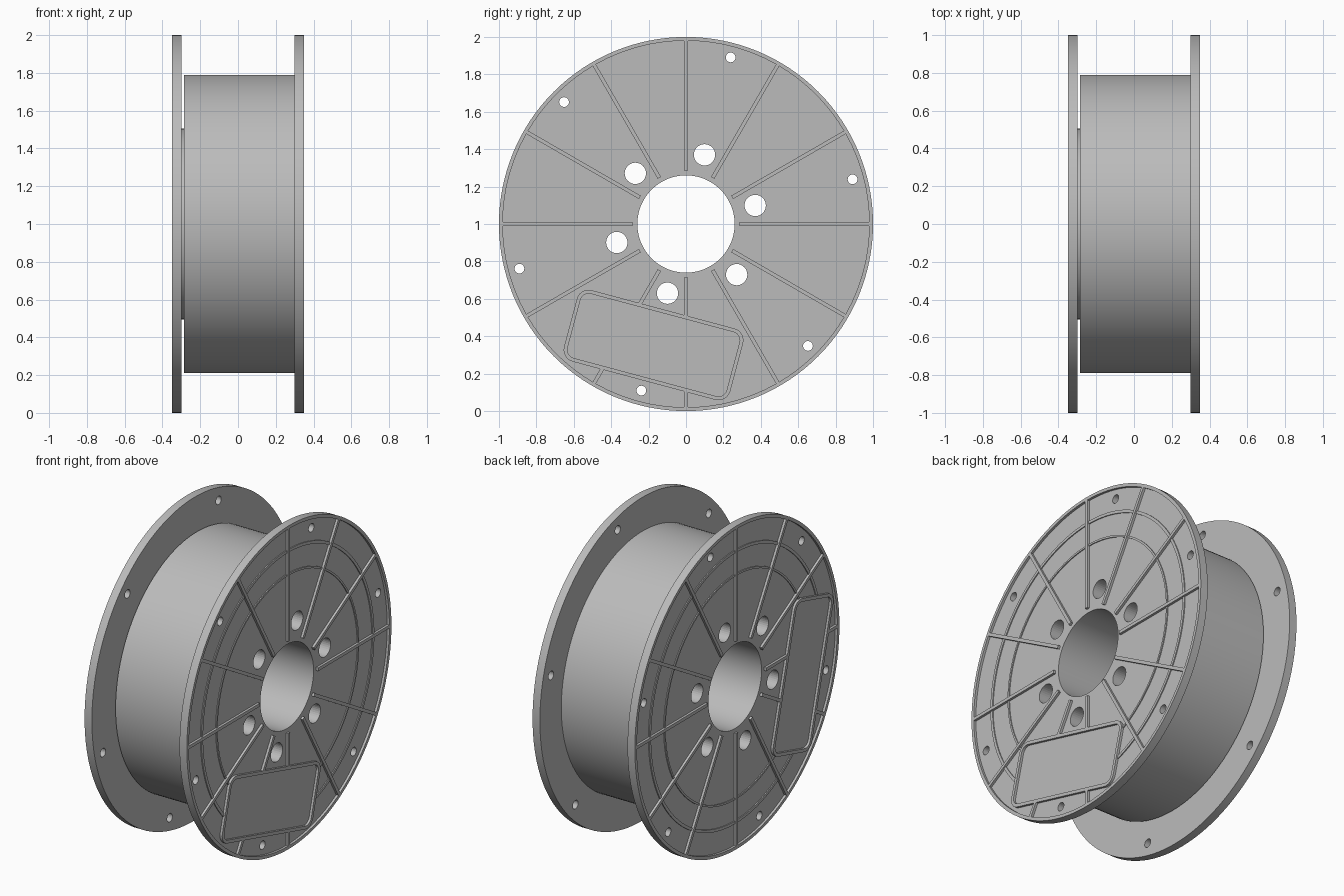
import bpy, bmesh
from math import sin, cos, pi, radians
from mathutils import Matrix, Vector

cube = bpy.data.objects.get("Cube")
if cube:
    bpy.data.objects.remove(cube)

grey = bpy.data.materials.new("light grey plastic")
grey.use_nodes = True
grey.diffuse_color = (0.5, 0.5, 0.5, 1)
grey.node_tree.nodes["Principled BSDF"].inputs["Base Color"].default_value = (0.5, 0.5, 0.5, 1)

SEG = 128
OUTER, FLOOR = 0.35, 0.335      # rim face and recessed face, along the axle
CENTRE = Vector((0, 0, 1))


def add_loft(bm, loops, capped):
    """Bridge point loops in order; cap the ends or close the chain."""
    rows = [[bm.verts.new(p) for p in loop] for loop in loops]
    pairs = list(zip(rows, rows[1:]))
    if capped:
        bm.faces.new(rows[0])
        bm.faces.new(rows[-1])
    else:
        pairs.append((rows[-1], rows[0]))
    for a, b in pairs:
        for i in range(len(a)):
            j = (i + 1) % len(a)
            bm.faces.new((a[i], a[j], b[j], b[i]))


def finish(bm, name, helper=False):
    bmesh.ops.recalc_face_normals(bm, faces=bm.faces)
    mesh = bpy.data.meshes.new(name)
    bm.to_mesh(mesh)
    bm.free()
    obj = bpy.data.objects.new(name, mesh)
    bpy.context.collection.objects.link(obj)
    mesh.materials.append(grey)
    if helper:
        obj.hide_render = True
        obj.hide_viewport = True
        obj.display_type = 'WIRE'
    else:
        bpy.ops.object.select_all(action='DESELECT')
        bpy.context.view_layer.objects.active = obj
        obj.select_set(True)
        bpy.ops.object.shade_smooth_by_angle(angle=radians(30))
    return obj


def cut(obj, cutter):
    mod = obj.modifiers.new("cut", 'BOOLEAN')
    mod.operation, mod.solver, mod.object = 'DIFFERENCE', 'EXACT', cutter


def circle(x, r, n=SEG, mid=Vector((0, 0, 0))):
    return [CENTRE + mid + Vector((x, r * cos(2 * pi * i / n), r * sin(2 * pi * i / n)))
            for i in range(n)]


def polar(r, deg):
    return Vector((0, r * cos(radians(deg)), r * sin(radians(deg))))


def rounded_rect(x, width, height, corner, deg, r):
    """Rounded rectangle across the radius at the given angle."""
    turn = Matrix.Rotation(radians(deg), 3, 'X')
    pts = []
    for k, (sy, sz) in enumerate(((1, 1), (-1, 1), (-1, -1), (1, -1))):
        for i in range(7):
            a = (k + i / 6) * pi / 2
            y = sy * (height / 2 - corner) + corner * cos(a)
            z = sz * (width / 2 - corner) + corner * sin(a)
            pts.append(CENTRE + turn @ Vector((x, r + y, z)))
    return pts


# Bores that run the length of the spool: hub holes and rim holes
bm = bmesh.new()
for k in range(6):
    for r, size in ((0.383, 0.057), (0.922, 0.026)):
        mid = polar(r, 15 + 60 * k)
        add_loft(bm, [circle(x, size, 32, mid) for x in (-0.5, 0.5)], True)
hole_cutter = finish(bm, "hole_cutter", True)

# Spool body: two dished flanges, drum, short neck and central bore
profile = [(-FLOOR, 0.26), (-FLOOR, 0.98), (-OUTER, 0.98), (-OUTER, 1), (-0.30, 1),
           (-0.30, 0.505), (-0.285, 0.505), (-0.285, 0.79), (0.30, 0.79), (0.30, 1),
           (OUTER, 1), (OUTER, 0.98), (FLOOR, 0.98), (FLOOR, 0.26)]
bm = bmesh.new()
add_loft(bm, [circle(x, r) for x, r in profile], False)
body = finish(bm, "spool_body")
cut(body, hole_cutter)

for side, name, label_deg in ((1, "left", -105), (-1, "right", -165)):
    low, high, ring_top = side * (FLOOR - 0.005), side * OUTER, side * (FLOOR + 0.006)

    # Label area that the ribs and rings stop at
    bm = bmesh.new()
    add_loft(bm, [rounded_rect(side * x, 0.89, 0.37, 0.05, label_deg, 0.67)
                  for x in (0.3, 0.4)], True)
    label_cutter = finish(bm, name + "_label_cutter", True)

    # Raised frame around the label area
    bm = bmesh.new()
    outer, inner = (0.92, 0.395, 0.065), (0.88, 0.355, 0.045)
    add_loft(bm, [rounded_rect(x, *size, label_deg, 0.67) for x, size in
                  ((low, outer), (high, outer), (high, inner), (low, inner))], False)
    finish(bm, name + "_label_frame")

    # Radial ribs
    bm = bmesh.new()
    for k in range(12):
        along, across = polar(1, 30 * k), polar(0.01, 30 * k + 90)
        ends = [CENTRE + along * r + across * w
                for r, w in ((0.285, 1), (0.985, 1), (0.985, -1), (0.285, -1))]
        add_loft(bm, [[p + Vector((x, 0, 0)) for p in ends] for x in (low, high)], True)
    cut(finish(bm, name + "_ribs"), label_cutter)

    # Low concentric rings
    bm = bmesh.new()
    for r, width in ((0.685, 0.012), (0.828, 0.018)):
        add_loft(bm, [circle(x, q) for x, q in
                      ((low, r), (low, r + width), (ring_top, r + width), (ring_top, r))], False)
    cut(finish(bm, name + "_rings"), label_cutter)
